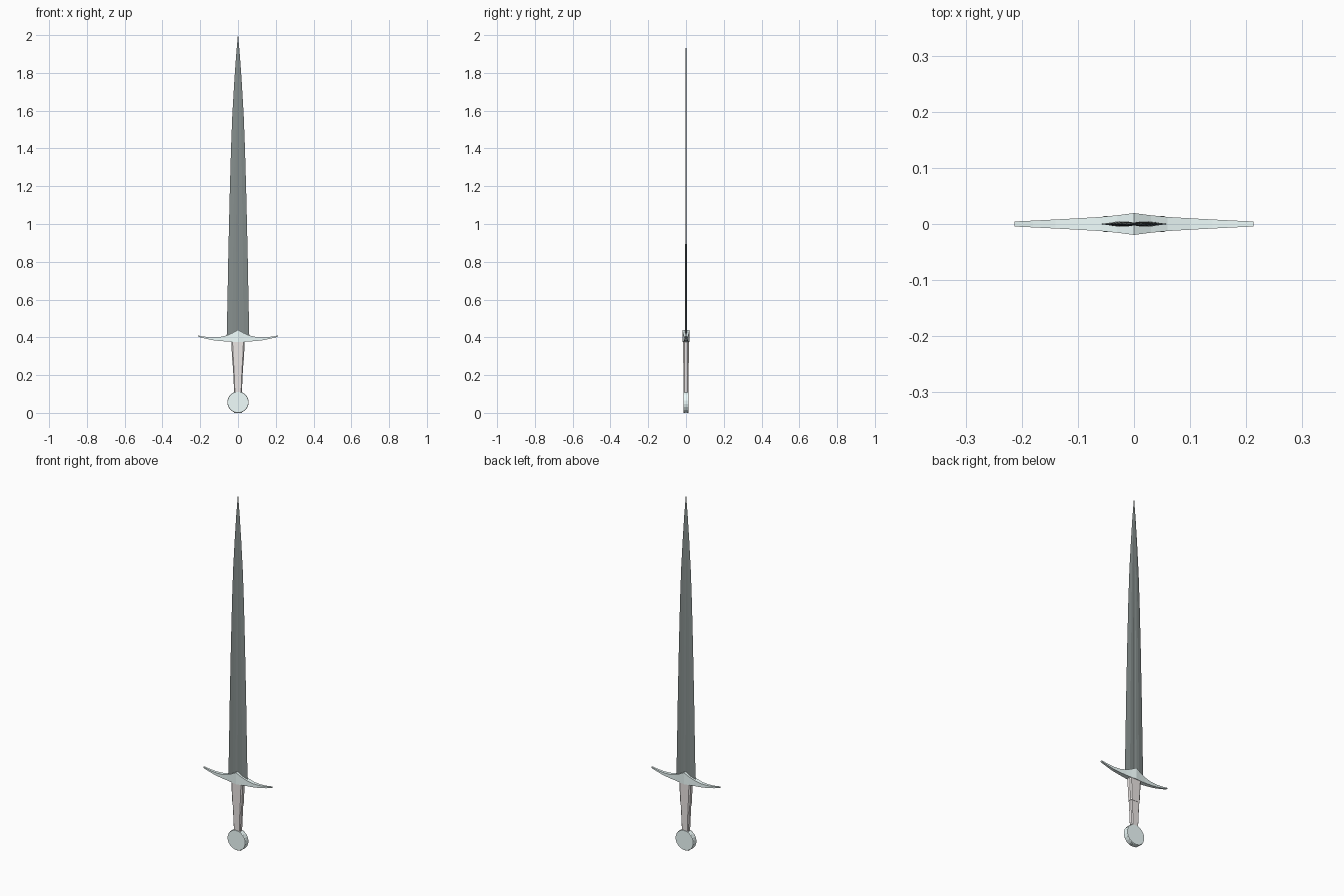
import bpy, bmesh, math

if "Cube" in bpy.data.objects:
    bpy.data.objects.remove(bpy.data.objects["Cube"])


def material(name, r, g, b):
    mat = bpy.data.materials.new(name)
    mat.diffuse_color = (r, g, b, 1)
    mat.use_nodes = True
    mat.node_tree.nodes["Principled BSDF"].inputs["Base Color"].default_value = mat.diffuse_color
    return mat


dark_steel = material("dark_steel", .24, .275, .27)
pale_steel = material("pale_steel", .88, 1.0, .99)
grip_grey = material("grip_grey", .83, .79, .78)


def loft(name, rings, mat):
    """Skin a list of equal-length closed rings and cap both ends."""
    bm = bmesh.new()
    rows = [[bm.verts.new(p) for p in ring] for ring in rings]
    n = len(rows[0])
    for a, b in zip(rows, rows[1:]):
        for i in range(n):
            j = (i + 1) % n
            bm.faces.new((a[i], a[j], b[j], b[i]))
    bm.faces.new(rows[0][::-1])
    bm.faces.new(rows[-1])
    bmesh.ops.recalc_face_normals(bm, faces=bm.faces)
    mesh = bpy.data.meshes.new(name)
    bm.to_mesh(mesh)
    bm.free()
    mesh.materials.append(mat)
    obj = bpy.data.objects.new(name, mesh)
    bpy.context.collection.objects.link(obj)
    return obj


# Blade: lens section with a shallow central groove, tapering to a point
def blade_ring(z, w, t, groove):
    half = [(w, 0), (w * .5, t), (w * .2, t), (0, t - groove)]
    upper = half + [(-x, y) for x, y in half[-2::-1]]
    lower = [(x, -y) for x, y in upper[-2:0:-1]]
    return [(x, y, z) for x, y in upper + lower]


blade = [(.395, .060, .0045, .002), (.58, .056, .0043, .002), (.85, .051, .004, .002),
         (1.15, .044, .0038, .0018), (1.4, .037, .0035, .0015), (1.58, .030, .003, .001),
         (1.75, .020, .0025, .0005), (1.88, .011, .002, 0), (2.0, .0006, .0004, 0)]
loft("blade", [blade_ring(*s) for s in blade], dark_steel)

# Crossguard: rectangular sections sweeping up to the tips (x, bottom, top, half depth)
guard = [(0, .375, .440, .0195), (.03, .376, .423, .0155), (.06, .378, .410, .0125),
         (.10, .381, .401, .0102), (.14, .386, .400, .0080), (.18, .395, .404, .0060),
         (.213, .404, .410, .0045)]
stations = [(-x, b, t, d) for x, b, t, d in guard[:0:-1]] + guard
loft("crossguard", [[(x, -d, b), (x, d, b), (x, d, t), (x, -d, t)]
                    for x, b, t, d in stations], pale_steel)


# Grip: lightly chamfered sections in two halves, the upper slightly larger
def grip_ring(z, w, d):
    c, e = w * .8, d * .6
    pts = [(w, -e), (w, e), (c, d), (-c, d), (-w, e), (-w, -e), (-c, -d), (c, -d)]
    return [(x, y, z) for x, y in pts]


loft("grip_upper", [grip_ring(.25, .029, .0145), grip_ring(.38, .036, .0150)], grip_grey)
loft("grip_lower", [grip_ring(.10, .020, .0122), grip_ring(.25, .027, .0132)], grip_grey)


# Pommel: flat disc with chamfered rims
def disc_ring(y, r):
    n = 20
    return [(r * math.sin(math.tau * (i + .5) / n), y,
             .0563 - r * math.cos(math.tau * (i + .5) / n)) for i in range(n)]


loft("pommel", [disc_ring(-.014, .055), disc_ring(-.011, .057),
                disc_ring(.011, .057), disc_ring(.014, .055)], pale_steel)
# Small peened cap flattening the bottom of the pommel
loft("pommel_cap", [[(-w, -.008, z), (w, -.008, z), (w, .008, z), (-w, .008, z)]
                    for z, w in ((0, .020), (.012, .026))], pale_steel)
